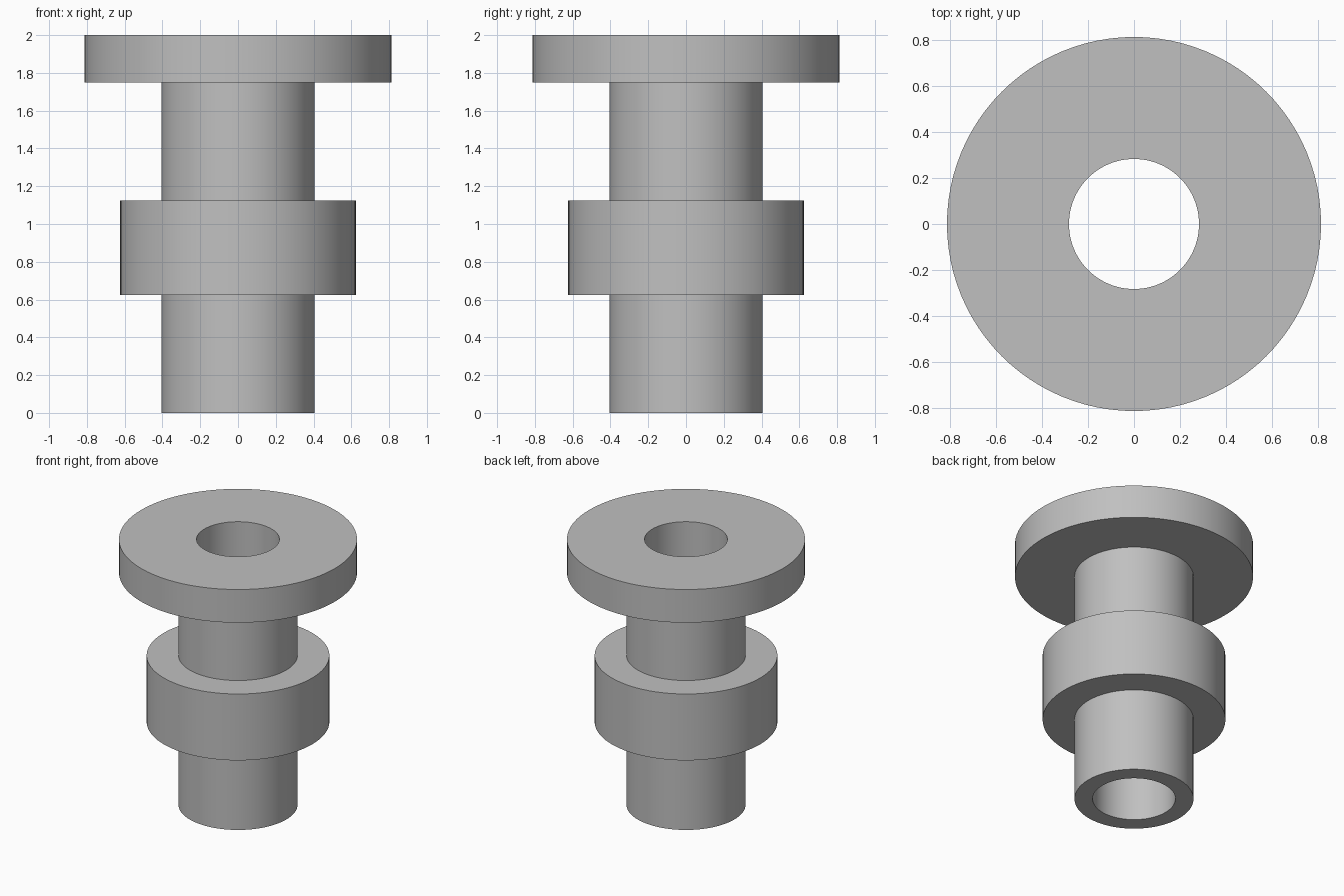
import bpy
import bmesh
from math import cos, sin, tau, radians

if "Cube" in bpy.data.objects:
    bpy.data.objects.remove(bpy.data.objects["Cube"], do_unlink=True)

SEGMENTS = 96
BORE, TUBE, COLLAR, FLANGE = 0.2825, 0.406, 0.6235, 0.8125

grey = bpy.data.materials.new("plain grey")
grey.use_nodes = True
colour = (0.527, 0.527, 0.527, 1)
grey.diffuse_color = colour
grey.node_tree.nodes["Principled BSDF"].inputs["Base Color"].default_value = colour


def lathe(name, profile):
    """Revolve a closed (radius, height) profile about the z axis."""
    bm = bmesh.new()
    rings = [[bm.verts.new((r * cos(tau * i / SEGMENTS), r * sin(tau * i / SEGMENTS), z))
              for i in range(SEGMENTS)] for r, z in profile]
    for lower, upper in zip(rings, rings[1:] + rings[:1]):
        for i in range(SEGMENTS):
            j = (i + 1) % SEGMENTS
            bm.faces.new((lower[i], lower[j], upper[j], upper[i]))
    bmesh.ops.recalc_face_normals(bm, faces=bm.faces)
    mesh = bpy.data.meshes.new(name)
    bm.to_mesh(mesh)
    bm.free()
    mesh.materials.append(grey)
    obj = bpy.data.objects.new(name, mesh)
    bpy.context.collection.objects.link(obj)
    bpy.ops.object.select_all(action="DESELECT")
    obj.select_set(True)
    bpy.context.view_layer.objects.active = obj
    bpy.ops.object.shade_smooth_by_angle(angle=radians(30))
    return obj


# Hollow tube with a middle collar and a wide top flange, in one piece
lathe("flanged_bushing", [
    (BORE, 0), (TUBE, 0),
    (TUBE, 0.625), (COLLAR, 0.625), (COLLAR, 1.125), (TUBE, 1.125),
    (TUBE, 1.75), (FLANGE, 1.75), (FLANGE, 2), (BORE, 2),
])
